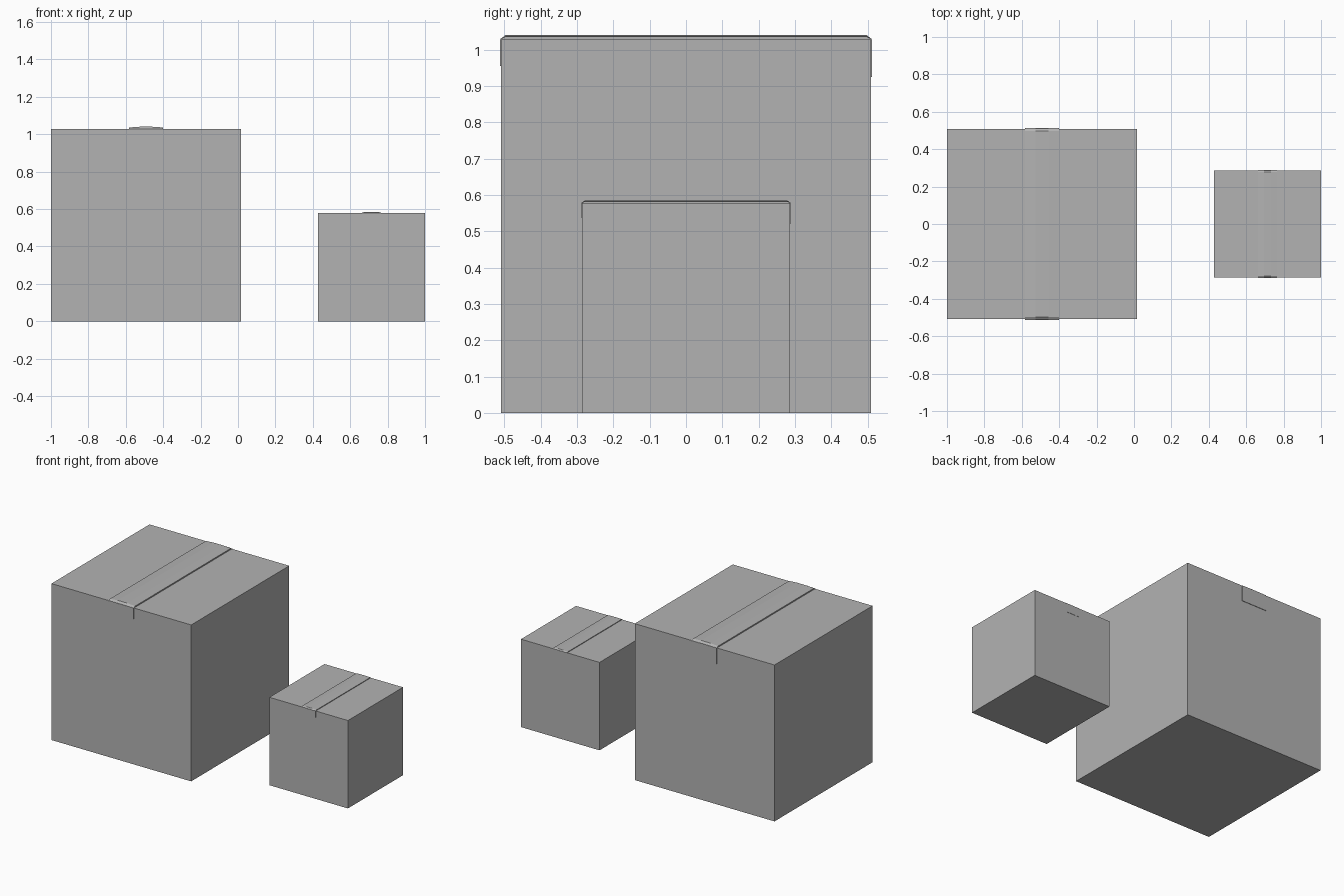
import bpy
import bmesh

if "Cube" in bpy.data.objects:
    bpy.data.objects.remove(bpy.data.objects["Cube"], do_unlink=True)

grey = bpy.data.materials.new("plain_grey")
colour = (0.45, 0.45, 0.45, 1)
grey.use_nodes = True
grey.diffuse_color = colour
grey.node_tree.nodes["Principled BSDF"].inputs["Base Color"].default_value = colour


def add_object(name, bm, centre_x, scale):
    bmesh.ops.recalc_face_normals(bm, faces=bm.faces)
    mesh = bpy.data.meshes.new(name)
    bm.to_mesh(mesh)
    bm.free()
    mesh.materials.append(grey)
    obj = bpy.data.objects.new(name, mesh)
    obj.location.x = centre_x
    obj.scale = (scale, scale, scale)
    bpy.context.collection.objects.link(obj)


def block(bm, x, y, z):
    """Add a block spanning the given (low, high) ranges."""
    verts = bmesh.ops.create_cube(bm, size=1)["verts"]
    for v in verts:
        for axis, (low, high) in enumerate((x, y, z)):
            v.co[axis] = high if v.co[axis] > 0 else low


HALF_X, HALF_Y, HEIGHT = 0.508, 0.509, 1.028
TAPE = (-0.09, 0.092)


def make_box(size_name, centre_x, scale):
    # Carton
    bm = bmesh.new()
    block(bm, (-HALF_X, HALF_X), (-HALF_Y, HALF_Y), (0, HEIGHT))
    add_object(size_name + "_carton", bm, centre_x, scale)

    # Arched tape strip along the top, sloping down at both ends
    bm = bmesh.new()
    arch = [(TAPE[0], 0.0), (TAPE[0], 0.008), (-0.035, 0.012),
            (0.035, 0.012), (TAPE[1], 0.008), (TAPE[1], 0.0)]
    rings = []
    for y, rise in ((-HALF_Y - 0.002, 0.1), (-0.497, 1), (0.497, 1), (HALF_Y + 0.002, 0.1)):
        rings.append([bm.verts.new((x, y, HEIGHT + h * rise)) for x, h in arch])
    for a, b in zip(rings, rings[1:]):
        for i in range(len(arch)):
            j = (i + 1) % len(arch)
            bm.faces.new((a[i], a[j], b[j], b[i]))
    bm.faces.new(rings[0])
    bm.faces.new(rings[-1])
    add_object(size_name + "_top_tape", bm, centre_x, scale)

    # Tape ends folded down the front and back
    for side, sign, bottom in (("front", -1, 0.955), ("back", 1, 0.925)):
        bm = bmesh.new()
        y_range = sorted((sign * (HALF_Y - 0.002), sign * (HALF_Y + 0.003)))
        block(bm, TAPE, y_range, (bottom, HEIGHT))
        add_object(size_name + "_" + side + "_tape_end", bm, centre_x, scale)


make_box("large", -0.492, 1.0)
make_box("small", 0.714, 0.562)
